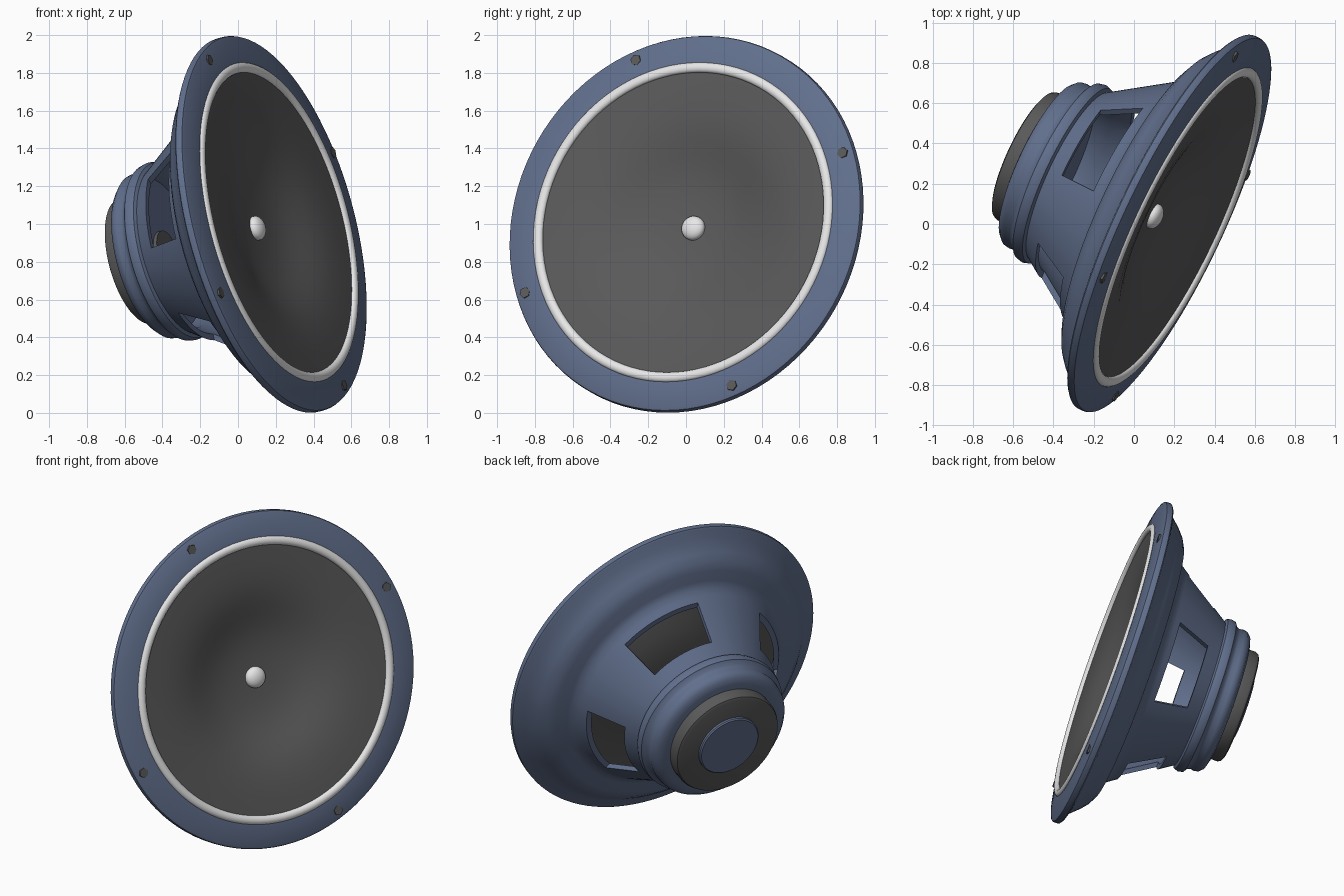
import bpy, bmesh, math
from mathutils import Matrix, Vector

if "Cube" in bpy.data.objects:
    bpy.data.objects.remove(bpy.data.objects["Cube"])

# Tilted frame: local z is the axis pointing out of the front
AXIS = Vector((0.877, -0.415, 0.24)).normalized()
SIDE = Vector((0, 0, 1)).cross(AXIS).normalized()
UP = AXIS.cross(SIDE)
FRAME = Matrix.Translation((0.18, 0, 1)) @ Matrix((SIDE, UP, AXIS)).transposed().to_4x4()
BOLT_ANGLE = math.radians(23.3)
WINDOW_ANGLE = BOLT_ANGLE + math.pi / 4


def material(name, rgb):
    mat = bpy.data.materials.new(name)
    mat.use_nodes = True
    mat.diffuse_color = (*rgb, 1)
    bsdf = next(n for n in mat.node_tree.nodes if n.type == 'BSDF_PRINCIPLED')
    bsdf.inputs["Base Color"].default_value = (*rgb, 1)
    return mat


BLUE = material("slate blue", (0.12, 0.16, 0.265))
GREY = material("dark grey", (0.1, 0.1, 0.1))
WHITE = material("off white", (0.8, 0.8, 0.8))


def smooth(obj, angle=35):
    bpy.ops.object.select_all(action='DESELECT')
    obj.select_set(True)
    bpy.context.view_layer.objects.active = obj
    bpy.ops.object.shade_smooth_by_angle(angle=math.radians(angle))


def lathe(name, profile, mat, start=0.0, sweep=math.tau, steps=96):
    """Spin a closed (radius, height) section into a solid."""
    bm = bmesh.new()
    turn = Matrix.Rotation(start, 3, 'Z')
    verts = [bm.verts.new(turn @ Vector((r, 0, z))) for r, z in profile]
    section = bm.faces.new(verts)
    full = sweep >= math.tau
    geom = list(section.edges) if full else [section, *section.edges, *verts]
    if full:
        bm.faces.remove(section)
        geom += verts
    else:
        # keep the start cap; the spin moves a copy to the end
        geom = list(section.edges) + verts
    result = bmesh.ops.spin(bm, geom=geom, cent=(0, 0, 0), axis=(0, 0, 1),
                            angle=sweep, steps=steps)
    if not full:
        bm.faces.new([e for e in result["geom_last"] if isinstance(e, bmesh.types.BMVert)])
    bmesh.ops.remove_doubles(bm, verts=bm.verts, dist=1e-4)
    bmesh.ops.recalc_face_normals(bm, faces=bm.faces)
    mesh = bpy.data.meshes.new(name)
    bm.to_mesh(mesh)
    bm.free()
    mesh.materials.append(mat)
    obj = bpy.data.objects.new(name, mesh)
    bpy.context.collection.objects.link(obj)
    obj.matrix_world = FRAME
    return obj


# Basket: flange, stepped rim, conical wall, two ribs and the closed rear
basket = lathe("basket", [
    (0.865, 0.04), (0.89, 0.04), (1.005, 0.02), (1.02, 0.014), (1.024, 0.005),
    (1.024, -0.02), (1.015, -0.028), (0.96, -0.045), (0.9, -0.11), (0.86, -0.145),
    (0.81, -0.172), (0.74, -0.18), (0.70, -0.2), (0.675, -0.235),
    (0.46, -0.565), (0.478, -0.575), (0.486, -0.6), (0.48, -0.628), (0.455, -0.645),
    (0.447, -0.665), (0.451, -0.69), (0.447, -0.715), (0.425, -0.738), (0.385, -0.75),
    (0, -0.755), (0, -0.65), (0.41, -0.65), (0.425, -0.565),
    (0.64, -0.235), (0.69, -0.15), (0.8, -0.14), (0.85, -0.08)], BLUE)

# Four windows cut through the conical wall
for i in range(4):
    half = math.radians(23)
    cutter = lathe("window_cutter", [(0.3, -0.48), (0.8, -0.48), (0.8, -0.265), (0.3, -0.265)],
                   BLUE, WINDOW_ANGLE + i * math.pi / 2 - half, 2 * half, 12)
    cutter.hide_render = True
    mod = basket.modifiers.new("window", 'BOOLEAN')
    mod.operation = 'DIFFERENCE'
    mod.solver = 'EXACT'
    mod.object = cutter
    bpy.context.view_layer.update()
    bpy.context.view_layer.objects.active = basket
    bpy.ops.object.modifier_apply(modifier=mod.name)
    bpy.data.objects.remove(cutter)
smooth(basket)

# Magnet, rear cap and inner pole
smooth(lathe("magnet", [(0, -0.74), (0.35, -0.74), (0.35, -0.805), (0.342, -0.822),
                        (0.325, -0.83), (0, -0.83)], GREY))
smooth(lathe("rear_cap", [(0, -0.82), (0.2, -0.82), (0.2, -0.843), (0.192, -0.85), (0, -0.85)], BLUE))
smooth(lathe("pole", [(0, -0.66), (0.12, -0.66), (0.12, -0.63), (0, -0.63)], GREY))

# Diaphragm: shallow dish with a flat outer band
front = [(0.835, 0.035), (0.72, 0.03), (0.62, 0.02), (0.53, 0.003), (0.46, -0.018),
         (0.39, -0.042), (0.32, -0.065), (0.24, -0.084), (0.14, -0.096), (0, -0.1)]
back = [(r, z - 0.02) for r, z in reversed(front)]
smooth(lathe("diaphragm", front + back, GREY))

# Surround: half roll between diaphragm and flange
arc = [math.pi * k / 10 for k in range(11)]
smooth(lathe("surround", [(0.845 + 0.027 * math.cos(a), 0.034 + 0.022 * math.sin(a)) for a in arc]
             + [(0.818, 0.018), (0.872, 0.018)], WHITE))

# Dust cap dome
quarter = [math.pi / 2 * k / 8 for k in range(9)]
smooth(lathe("dust_cap", [(0.065 * math.cos(a), -0.09 + 0.04 * math.sin(a)) for a in quarter]
             + [(0, -0.11), (0.065, -0.11)], WHITE, steps=48))

# Hexagonal bolts around the flange
for i in range(4):
    bolt = lathe("bolt", [(0, -0.035), (0.03, -0.035), (0.03, 0.034), (0, 0.034)], GREY, steps=6)
    turn = Matrix.Rotation(BOLT_ANGLE + i * math.pi / 2, 4, 'Z')
    bolt.matrix_world = FRAME @ turn @ Matrix.Translation((0.965, 0, 0))
